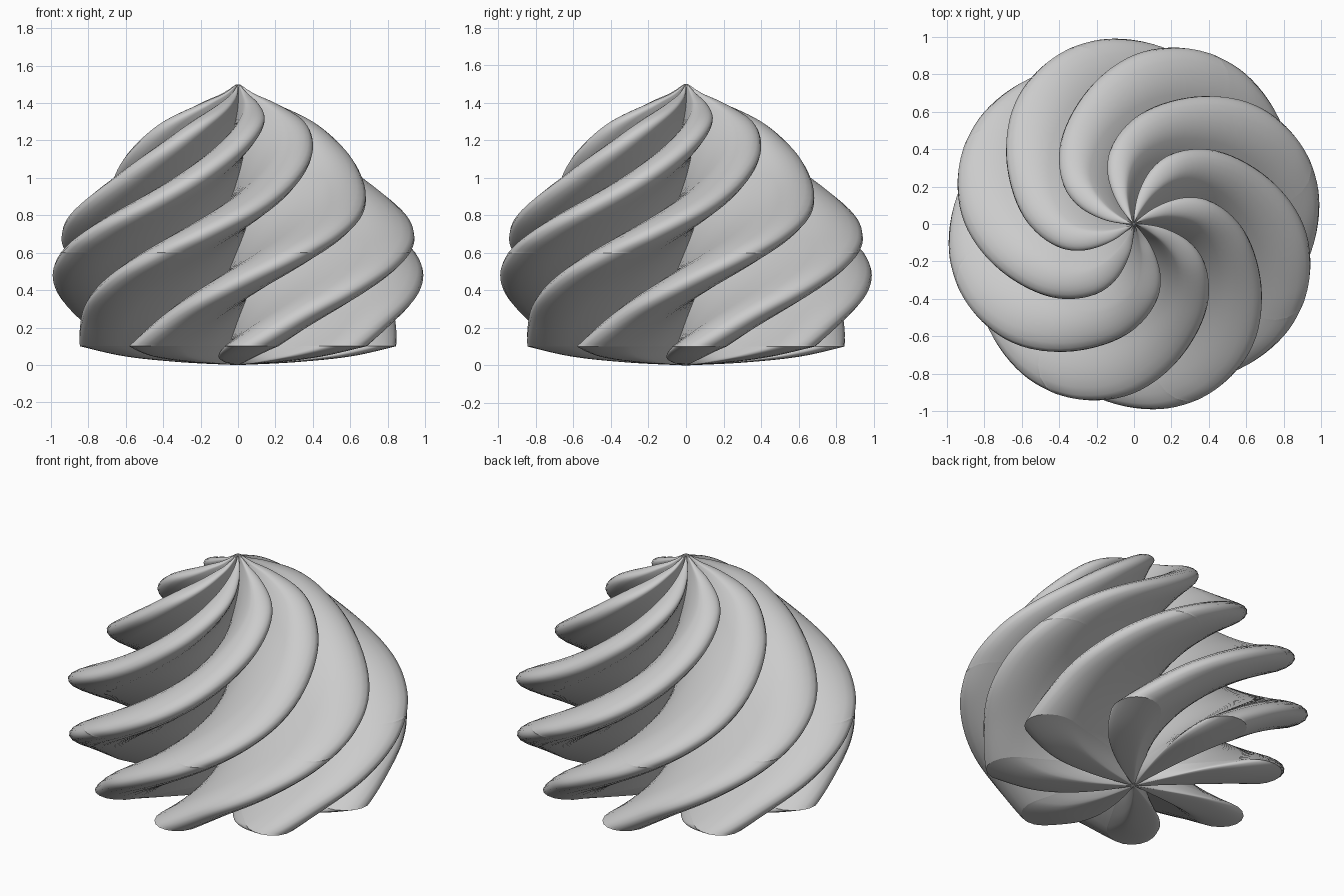
import bpy, bmesh, math

cube = bpy.data.objects.get("Cube")
if cube:
    bpy.data.objects.remove(cube)

LOBES = 8
TWIST = math.radians(118)      # turn per unit of height
PHASE_Z = 0.43                 # height where a lobe points along +x
VALLEY = 0.2                   # groove depth relative to the lobe tip
TIP = 0.17                     # half width of the rounded lobe tip
TIP_LENGTH = 0.2               # how far the rounding reaches inwards

# Outline as (radius, height): shallow underside, flaring base, tapering top
underside = [(0.02, 0.0), (0.3, 0.014), (0.6, 0.045), (0.85, 0.1)]
base = [(0.85, 0.1), (0.89, 0.22), (0.96, 0.36), (1.0, 0.5), (1.0, 0.6)]
top = [(1.0, 0.6), (0.975, 0.68), (0.9, 0.8), (0.72, 0.99), (0.575, 1.15),
       (0.41, 1.3), (0.21, 1.4), (0.09, 1.45), (0.01, 1.5)]


def smooth_path(pts, steps=6):
    """Catmull-Rom curve through the points."""
    out = []
    for i in range(len(pts) - 1):
        p = [pts[max(i - 1, 0)], pts[i], pts[i + 1], pts[min(i + 2, len(pts) - 1)]]
        for k in range(steps):
            t = k / steps
            out.append(tuple(
                0.5 * (2 * b + (c - a) * t + (2 * a - 5 * b + 4 * c - d) * t ** 2
                       + (3 * b - a - 3 * c + d) * t ** 3)
                for a, b, c, d in zip(*p)))
    return out + [pts[-1]]


def petal_section():
    """One teardrop petal along +x, from its groove round the tip."""
    half = math.pi / LOBES
    vx, vy = VALLEY * math.cos(half), VALLEY * math.sin(half)
    cx = 1 - TIP_LENGTH
    arc = [(cx + TIP_LENGTH * math.cos(a), TIP * math.sin(a))
           for a in [math.radians(-100 + 20 * i) for i in range(11)]]
    flank = [(vx + (arc[0][0] - vx) * t, -vy + (arc[0][1] + vy) * t)
             for t in (0, 0.25, 0.5, 0.75)]
    other = [(x, -y) for x, y in reversed(flank[1:])]
    return flank + arc + other


petal = petal_section()
star = []
for n in range(LOBES):
    c, s = math.cos(n * math.tau / LOBES), math.sin(n * math.tau / LOBES)
    star += [(x * c - y * s, x * s + y * c) for x, y in petal]

# Twisted, scaled rings of the star joined into one skin
bm = bmesh.new()
path, rims = smooth_path(underside), []
for part in (base, top):
    rims.append(len(path) - 1)
    path += smooth_path(part)[1:]
rings = []
for r, z in path:
    a = (z - PHASE_Z) * TWIST
    c, s = math.cos(a), math.sin(a)
    rings.append([bm.verts.new((r * (x * c - y * s), r * (x * s + y * c), z))
                  for x, y in star])
count = len(star)
for low, high in zip(rings, rings[1:]):
    for i in range(count):
        j = (i + 1) % count
        bm.faces.new((low[i], low[j], high[j], high[i]))
bm.faces.new(rings[0][::-1])
bm.faces.new(rings[-1])
for f in bm.faces:
    f.smooth = True

# Keep the grooves and the two rims crisp
for ring, above in zip(rings, rings[1:]):
    for i in range(0, count, len(petal)):
        bm.edges.get((ring[i], above[i])).smooth = False
for rim in rims:
    for i in range(count):
        bm.edges.get((rings[rim][i], rings[rim][(i + 1) % count])).smooth = False

mesh = bpy.data.meshes.new("cream_swirl")
bm.to_mesh(mesh)
bm.free()
swirl = bpy.data.objects.new("cream_swirl", mesh)
bpy.context.collection.objects.link(swirl)

# Pale grey colour
mat = bpy.data.materials.new("pale_grey")
mat.use_nodes = True
colour = (0.6, 0.6, 0.6, 1)
mat.diffuse_color = colour
mat.node_tree.nodes["Principled BSDF"].inputs["Base Color"].default_value = colour
mesh.materials.append(mat)
